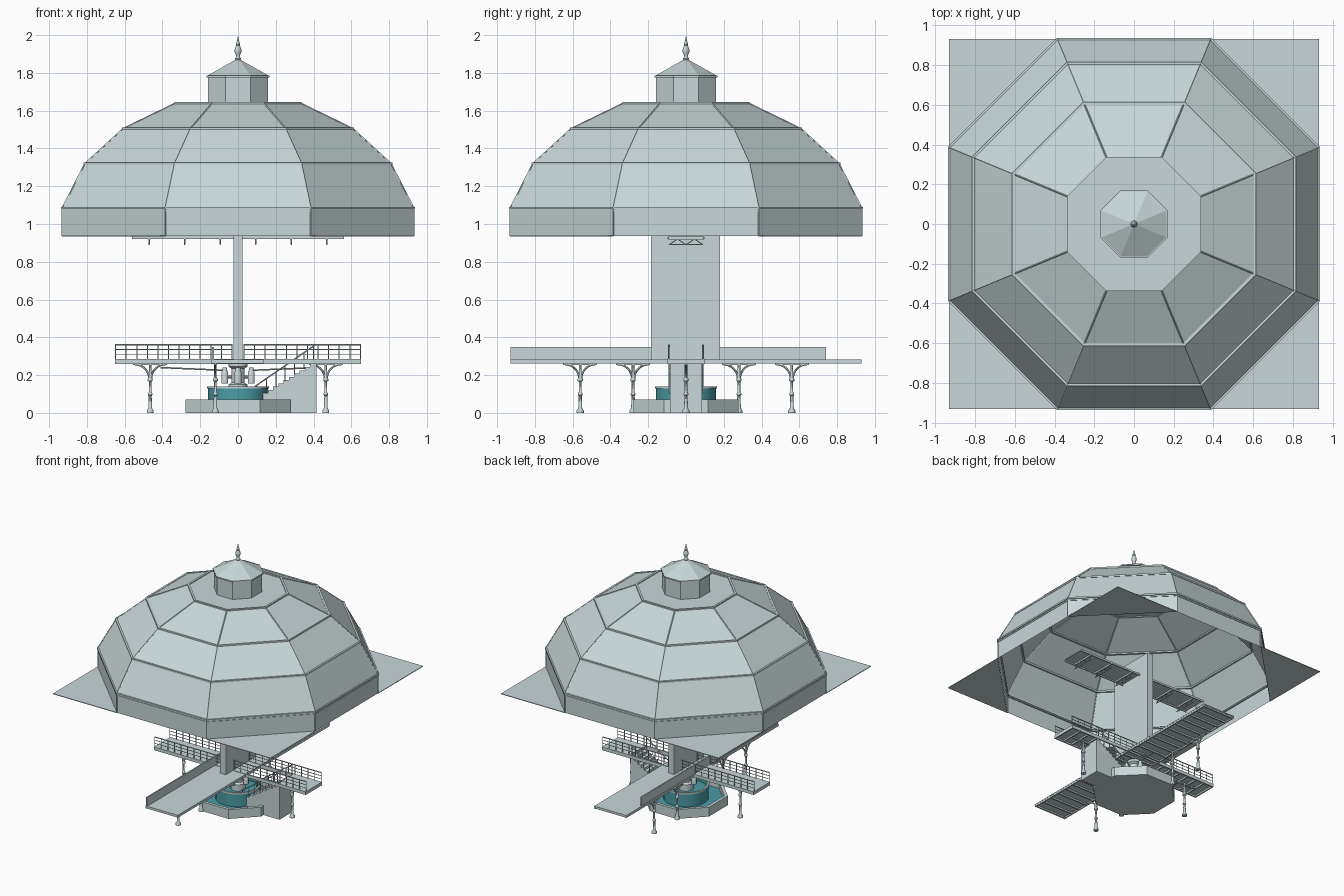
import bpy, bmesh, math
from mathutils import Vector

if "Cube" in bpy.data.objects:
    bpy.data.objects.remove(bpy.data.objects["Cube"])


def material(name, rgb):
    m = bpy.data.materials.new(name)
    m.diffuse_color = (*rgb, 1)
    m.use_nodes = True
    m.node_tree.nodes["Principled BSDF"].inputs["Base Color"].default_value = m.diffuse_color
    return m


PALE = material("pale_grey", (0.58, 0.68, 0.69))
TEAL = material("teal_water", (0.07, 0.33, 0.38))


def finish(bm, name, mat=PALE, smooth=False):
    me = bpy.data.meshes.new(name)
    bmesh.ops.recalc_face_normals(bm, faces=bm.faces)
    bm.to_mesh(me)
    bm.free()
    ob = bpy.data.objects.new(name, me)
    bpy.context.collection.objects.link(ob)
    me.materials.append(mat)
    if smooth:
        bpy.ops.object.select_all(action='DESELECT')
        ob.select_set(True)
        bpy.context.view_layer.objects.active = ob
        bpy.ops.object.shade_smooth_by_angle(angle=math.radians(35))
    return ob


def add_box(bm, x0, x1, y0, y1, z0, z1):
    vs = bmesh.ops.create_cube(bm, size=1)['verts']
    for v in vs:
        v.co = Vector((x0 + (v.co.x + .5) * (x1 - x0), y0 + (v.co.y + .5) * (y1 - y0),
                       z0 + (v.co.z + .5) * (z1 - z0)))


def add_lathe(bm, profile, n=8, at=(0, 0), closed=False):
    """Rings of (flat-to-centre distance, height) around a vertical axis."""
    c = math.cos(math.pi / n)
    rings = []
    for r, z in profile:
        if r < 1e-5:
            rings.append([bm.verts.new((at[0], at[1], z))])
        else:
            rings.append([bm.verts.new((at[0] + r / c * math.cos((i + .5) * math.tau / n),
                                        at[1] + r / c * math.sin((i + .5) * math.tau / n), z))
                          for i in range(n)])
    pairs = list(zip(rings, rings[1:])) + ([(rings[-1], rings[0])] if closed else [])
    for a, b in pairs:
        for i in range(n):
            j = (i + 1) % n
            if len(a) == 1:
                bm.faces.new((a[0], b[i], b[j]))
            elif len(b) == 1:
                bm.faces.new((a[i], a[j], b[0]))
            else:
                bm.faces.new((a[i], a[j], b[j], b[i]))


def add_rod(bm, p, q, r=.003, n=5):
    p, q = Vector(p), Vector(q)
    rot = (q - p).to_track_quat('Z', 'Y')
    vs = bmesh.ops.create_cone(bm, segments=n, radius1=r, radius2=r, depth=(q - p).length,
                               cap_ends=True)['verts']
    for v in vs:
        v.co = rot @ v.co + (p + q) / 2


def lathe(name, profile, n=8, mat=PALE, smooth=False, closed=False):
    bm = bmesh.new()
    add_lathe(bm, profile, n, closed=closed)
    return finish(bm, name, mat, smooth)


def box(name, *dims):
    bm = bmesh.new()
    add_box(bm, *dims)
    return finish(bm, name)


# Eight-sided dome shell with flat cap
SHELL = [(.93, .937), (.93, 1.085), (.81, 1.32), (.608, 1.505), (.33, 1.64)]
lathe("dome_shell", SHELL + [(.16, 1.64)])

# Horizontal bands where the dome tiers meet
bm = bmesh.new()
for r, z in SHELL[1:]:
    add_lathe(bm, [(r - .008, z - .006), (r + .007, z - .006), (r + .007, z + .006),
                   (r - .008, z + .006)], closed=True)
add_lathe(bm, [(.92, 1.066), (.934, 1.066), (.934, 1.074), (.92, 1.074)], closed=True)
finish(bm, "dome_bands")

# Thin ribs on the dome corners
bm = bmesh.new()
for i in range(8):
    a = (i + .5) * math.pi / 4
    pts = [(r / math.cos(math.pi / 8) * math.cos(a), r / math.cos(math.pi / 8) * math.sin(a), z)
           for r, z in SHELL]
    for p, q in zip(pts, pts[1:]):
        add_rod(bm, p, q, .004, 4)
finish(bm, "dome_ribs")

# Lantern, its roof and the finial
lathe("lantern", [(.16, 1.63), (.16, 1.78)])
lathe("lantern_eave", [(.15, 1.775), (.168, 1.775), (.168, 1.785), (.15, 1.785)], closed=True)
lathe("lantern_roof", [(.166, 1.783), (.012, 1.87), (0, 1.872)])
lathe("finial", [(.012, 1.865), (.017, 1.875), (.01, 1.885), (.01, 1.895), (.018, 1.91),
                 (.018, 1.925), (.009, 1.945), (.012, 1.952), (.005, 1.97), (0, 2.0)],
      n=12, smooth=True)

# Corner plates filling the square around the dome foot
bm = bmesh.new()
k, s = .385, .932
for sx in (-1, 1):
    for sy in (-1, 1):
        tri = [(s, k), (s, s), (k, s)]
        lo = [bm.verts.new((x * sx, y * sy, .935)) for x, y in tri]
        hi = [bm.verts.new((x * sx, y * sy, .94)) for x, y in tri]
        bm.faces.new(lo)
        bm.faces.new(hi)
        for i in range(3):
            j = (i + 1) % 3
            bm.faces.new((lo[i], lo[j], hi[j], hi[i]))
finish(bm, "corner_plates")

# Central wall
box("central_wall", -.025, .025, -.185, .18, .265, 1.07)

# Upper gallery with joists and hanging trusses
bm = bmesh.new()
add_box(bm, -.56, .56, -.095, .095, .93, .936)
for i in range(6):
    x = -.47 + i * .188
    add_box(bm, x - .005, x + .005, -.095, .095, .918, .93)
    add_rod(bm, (x, -.09, .89), (x, .09, .89))
    for y in (-.09, 0):
        add_rod(bm, (x, y, .89), (x, y + .045, .92))
        add_rod(bm, (x, y + .045, .92), (x, y + .09, .89))
for y in (-.093, .093):
    add_box(bm, -.56, .56, y - .004, y + .004, .92, .93)
finish(bm, "upper_gallery")

# Long walkway with joists and a solid parapet along one side
bm = bmesh.new()
add_box(bm, -.14, .135, -.93, .93, .273, .282)
for i in range(24):
    y = -.92 + i * .08
    add_box(bm, -.135, .13, y - .006, y + .006, .262, .273)
for x in (-.135, .13):
    add_box(bm, x - .004, x + .004, -.93, .93, .262, .273)
finish(bm, "long_walkway")
box("walkway_parapet", -.137, -.127, -.93, .74, .28, .35)

# Cross bridge, open above the stair
bm = bmesh.new()
add_box(bm, -.65, -.13, -.095, .095, .272, .285)
add_box(bm, .41, .65, -.095, .095, .272, .285)
for y in (-.095, .095):
    add_box(bm, -.65, .65, y - .005, y + .005, .26, .285)
for s in (-1, 1):
    for i in range(7):
        x = s * (.645 - i * .075)
        if s < 0 or x > .4:
            add_box(bm, x - .005, x + .005, -.095, .095, .26, .272)
finish(bm, "cross_bridge")

# Bridge railings
bm = bmesh.new()
for y in (-.092, .092):
    for s in (-1, 1):
        for z, r in ((.36, .004), (.335, .0025), (.31, .0025)):
            add_rod(bm, (s * .03, y, z), (s * .65, y, z), r)
        for i in range(12):
            x = s * (.648 - i * .056)
            add_rod(bm, (x, y, .28), (x, y, .36), .0028)
finish(bm, "bridge_railings")

# Stair from the bridge down to the pool
bm = bmesh.new()
n = 10
for i in range(n):
    x0 = .13 + i * .028
    add_box(bm, x0, x0 + .028 if i < n - 1 else .415, -.085, .085, 0, .105 + i * .0172)
finish(bm, "stair")
bm = bmesh.new()
for y in (-.088, .088):
    add_rod(bm, (.09, y, .14), (.41, y, .36), .004)
    for i in range(7):
        x = .1 + i * .05
        add_rod(bm, (x, y, .07 + i * .033), (x, y, .147 + i * .0345), .0028)
finish(bm, "stair_railings")

# Eight-sided basin, water and drum
lathe("basin", [(0, 0), (.278, 0), (.278, .072), (.255, .072), (.255, .02), (0, .02)])
lathe("basin_water", [(.254, .03), (0, .03)], mat=TEAL)
lathe("drum", [(.158, .02), (.158, .128)], n=32, mat=TEAL, smooth=True)
lathe("drum_inside", [(.15, .128), (.15, .1), (0, .1)], n=32, mat=TEAL, smooth=True)
lathe("drum_rim", [(.148, .128), (.163, .128), (.163, .14), (.148, .14)], n=32,
      smooth=True, closed=True)

# Machinery standing on the drum
bm = bmesh.new()
add_lathe(bm, [(.05, .1), (.05, .15), (.035, .16), (.035, .235), (.05, .245), (.05, .265)], 16)
for x, y in ((-.07, 0), (.07, 0), (0, -.07), (0, .07)):
    add_lathe(bm, [(0, .155), (.018, .155), (.018, .215), (.012, .225), (.012, .24), (0, .24)],
              12, (x, y))
    add_rod(bm, (x, y, .19), (0, 0, .19), .008, 8)
finish(bm, "machinery", smooth=True)

# Cast columns with curved brackets
bm = bmesh.new()
spots = [(x, 0, 'x') for x in (-.465, .465)] + [(-.12, y, 'y') for y in (-.56, -.28, .28, .56)]
for cx, cy, axis in spots:
    add_lathe(bm, [(0, 0), (.018, 0), (.018, .012), (.01, .025), (.008, .09), (.012, .095),
                   (.012, .102), (.007, .11), (.007, .165), (.013, .17), (.013, .18),
                   (.007, .19), (.007, .265)], 10, (cx, cy))
    for s in (-1, 1):
        pts = []
        for i in range(6):
            t = i / 5 * math.pi / 2
            d, z = s * (.005 + .078 * (1 - math.cos(t))), .18 + .078 * math.sin(t)
            pts.append((cx + d, cy, z) if axis == 'x' else (cx, cy + d, z))
        for p, q in zip(pts, pts[1:]):
            add_rod(bm, p, q, .0055, 6)
    if axis == 'x':
        add_box(bm, cx - .09, cx + .09, cy - .008, cy + .008, .254, .265)
    else:
        add_box(bm, cx - .008, cx + .008, cy - .09, cy + .09, .254, .265)
finish(bm, "columns", smooth=True)

# Feed pipe slung under the bridge
bm = bmesh.new()
for s in (-1, 1):
    add_rod(bm, (s * .06, 0, .225), (s * .41, 0, .24), .004, 6)
finish(bm, "feed_pipe")
